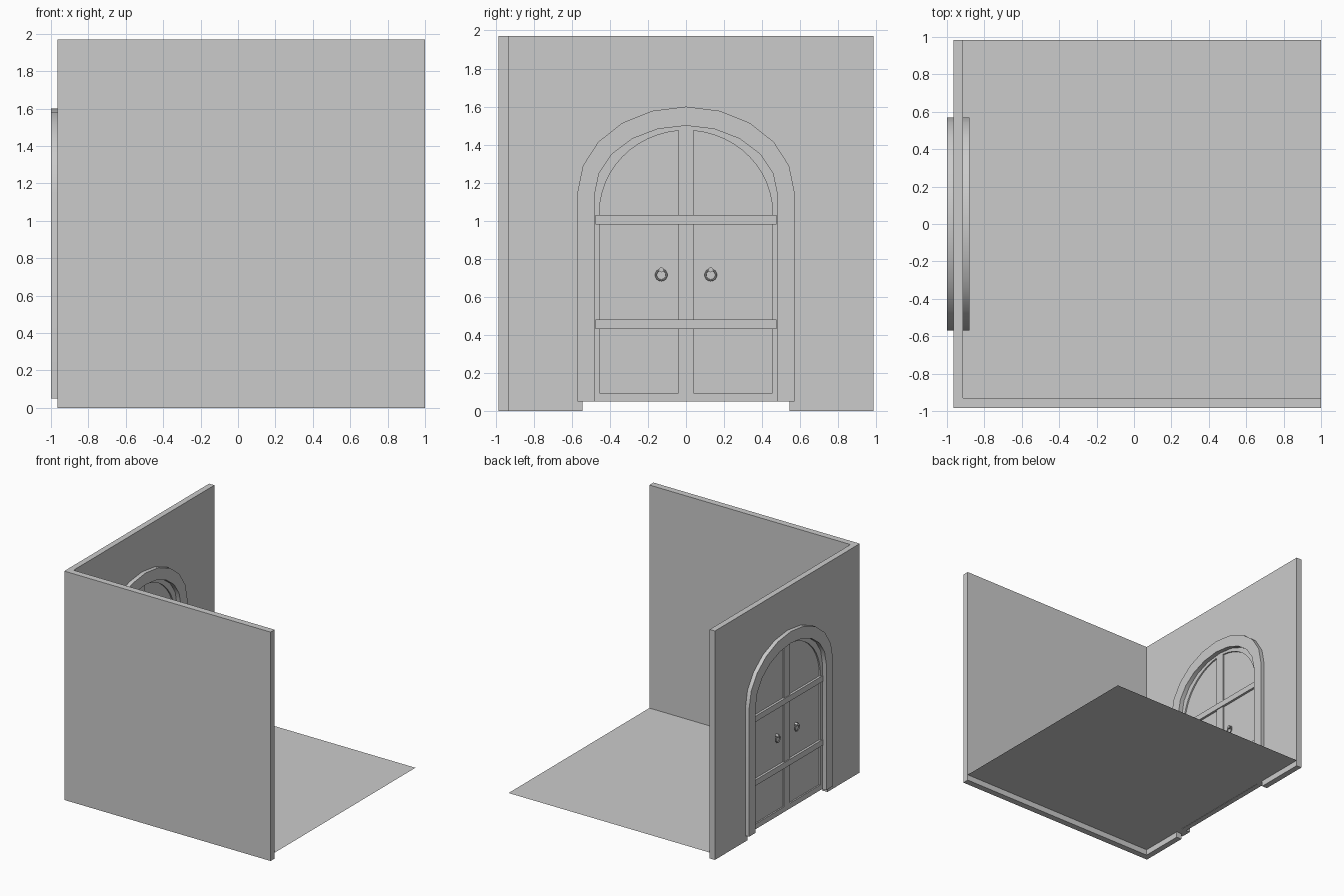
import bpy
from math import pi, sin, cos, radians

if "Cube" in bpy.data.objects:
    bpy.data.objects.remove(bpy.data.objects["Cube"])

WX = -0.94          # centre plane of the door wall


def arch(w, base, spring, rise, n=10):
    """Open-bottomed arch outline, from lower right to lower left."""
    pts = [(w, base)]
    pts += [(w * cos(pi * i / n), spring + rise * sin(pi * i / n)) for i in range(n + 1)]
    return pts + [(-w, base)]


def rect(a, b, c, d):
    return [(a, c), (b, c), (b, d), (a, d)]


def slab(name, outlines, thick, x=WX):
    """Extrude closed outlines (later ones cut holes) lying in the y-z plane."""
    cu = bpy.data.curves.new(name, 'CURVE')
    cu.dimensions = '2D'
    cu.fill_mode = 'BOTH'
    cu.extrude = thick / 2
    for pts in outlines:
        sp = cu.splines.new('POLY')
        sp.points.add(len(pts) - 1)
        for p, (u, v) in zip(sp.points, pts):
            p.co = (u, v, 0, 1)
        sp.use_cyclic_u = True
    ob = bpy.data.objects.new(name, cu)
    bpy.context.collection.objects.link(ob)
    ob.location.x = x
    ob.rotation_euler = (pi / 2, 0, pi / 2)
    bpy.ops.object.select_all(action='DESELECT')
    ob.select_set(True)
    bpy.context.view_layer.objects.active = ob
    bpy.ops.object.convert(target='MESH')
    ob = bpy.context.object
    bpy.ops.object.mode_set(mode='EDIT')
    bpy.ops.mesh.select_all(action='SELECT')
    bpy.ops.mesh.remove_doubles(threshold=0.0001)
    bpy.ops.mesh.normals_make_consistent(inside=False)
    bpy.ops.object.mode_set(mode='OBJECT')
    bpy.ops.object.shade_smooth_by_angle(angle=radians(30))
    return ob


def box(name, x0, x1, y0, y1, z0, z1):
    bpy.ops.mesh.primitive_cube_add(size=1, location=((x0 + x1) / 2, (y0 + y1) / 2, (z0 + z1) / 2))
    ob = bpy.context.object
    ob.name = name
    ob.scale = (x1 - x0, y1 - y0, z1 - z0)
    bpy.ops.object.transform_apply(location=False, rotation=False, scale=True)
    return ob


# Wall with arched doorway
opening = arch(0.545, 0, 1.145, 0.42)
slab("door_wall", [[(-0.985, 0), (-0.985, 1.97), (0.985, 1.97), (0.985, 0)] + opening], 0.05)

# Plain front wall and thin floor
box("front_wall", -0.915, 1.0, -0.985, -0.93, 0, 1.97)
bpy.ops.mesh.primitive_plane_add(size=1, location=(0.0425, 0.0275, 0.05))
floor = bpy.context.object
floor.name = "floor"
floor.scale = (1.915, 1.915, 1)

# Arched surround standing proud on both sides
slab("door_surround", [arch(0.57, 0.05, 1.15, 0.45) + arch(0.48, 0.05, 1.14, 0.36)[::-1]], 0.12)

# Door frame with six openings
holes = []
for s in (1, -1):
    holes.append(rect(s * 0.04, s * 0.455, 0.095, 0.43))
    holes.append(rect(s * 0.04, s * 0.455, 0.48, 0.98))
    top = [(s * 0.04, 1.03), (s * 0.455, 1.03)]
    a1 = math_end = 1.4828
    top += [(s * 0.455 * cos(a1 * i / 12), 1.04 + 0.435 * sin(a1 * i / 12)) for i in range(13)]
    holes.append(top)
slab("door_frame", [arch(0.481, 0.05, 1.14, 0.361)] + holes, 0.044)

# Recessed panel filling the openings
slab("door_panel", [arch(0.47, 0.055, 1.13, 0.36)], 0.02)

# Cross rails
for z in (0.43, 0.98):
    box("cross_rail", WX - 0.03, WX + 0.03, -0.475, 0.475, z, z + 0.05)

# Ring pulls on both faces of both leaves
for side in (1, -1):
    for y in (0.13, -0.13):
        bpy.ops.mesh.primitive_torus_add(major_radius=0.028, minor_radius=0.005,
                                         major_segments=16, minor_segments=8,
                                         location=(WX + side * 0.028, y, 0.715),
                                         rotation=(0, pi / 2, 0))
        bpy.context.object.name = "pull_ring"
        bpy.ops.object.shade_smooth_by_angle()
        bpy.ops.mesh.primitive_cylinder_add(vertices=12, radius=0.013, depth=0.03,
                                            location=(WX + side * 0.022, y, 0.742),
                                            rotation=(0, pi / 2, 0))
        bpy.context.object.name = "pull_knob"
        bpy.ops.object.shade_smooth_by_angle()
